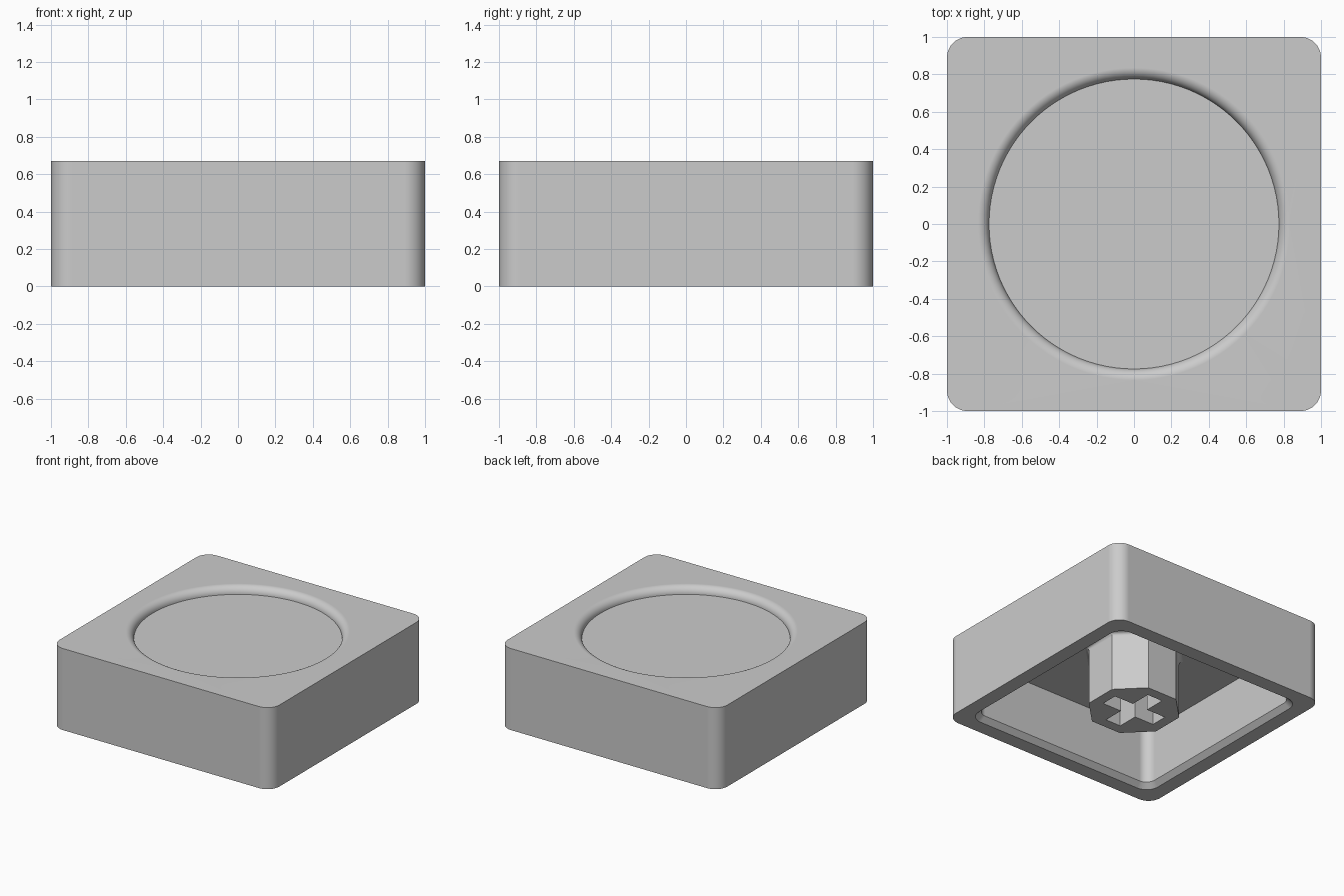
import bpy, bmesh
from math import cos, sin, pi, radians

cube = bpy.data.objects.get("Cube")
if cube:
    bpy.data.objects.remove(cube, do_unlink=True)

HEIGHT = 0.67
CEILING = 0.49

grey = bpy.data.materials.new("plain grey")
grey.use_nodes = True
COLOUR = (0.6, 0.6, 0.6, 1)
grey.diffuse_color = COLOUR
grey.node_tree.nodes["Principled BSDF"].inputs["Base Color"].default_value = COLOUR


def rounded_square(half, radius, seg=8):
    """Outline of a square with rounded corners."""
    points = []
    for corner in range(4):
        mid = pi / 4 + corner * pi / 2
        cx = (half - radius) * round(cos(mid) * 2 ** 0.5)
        cy = (half - radius) * round(sin(mid) * 2 ** 0.5)
        for i in range(seg + 1):
            a = corner * pi / 2 + i / seg * pi / 2
            points.append((cx + radius * cos(a), cy + radius * sin(a)))
    return points


def circle(radius, count, turn=0.0):
    return [(radius * cos(turn + 2 * pi * i / count),
             radius * sin(turn + 2 * pi * i / count)) for i in range(count)]


def cross(length, width):
    """Outline of a plus sign from its half length and half width."""
    arm = [(length, -width), (length, width), (width, width)]
    points = []
    for _ in range(4):
        points += arm
        arm = [(-y, x) for x, y in arm]
    return points


def ring(bm, outline, z):
    return [bm.verts.new((x, y, z)) for x, y in outline]


def loft(bm, rings):
    """Join successive rings with strips of faces."""
    for low, high in zip(rings, rings[1:]):
        for i in range(len(low)):
            j = (i + 1) % len(low)
            bm.faces.new((low[i], low[j], high[j], high[i]))


def fill_between(bm, outer, inner):
    """Flat face between an outline and a hole in it."""
    edges = []
    for loop in (outer, inner):
        for i, v in enumerate(loop):
            w = loop[(i + 1) % len(loop)]
            edges.append(bm.edges.get((v, w)) or bm.edges.new((v, w)))
    bmesh.ops.triangle_fill(bm, edges=edges, use_beauty=True)


def finish(bm, name):
    bmesh.ops.recalc_face_normals(bm, faces=bm.faces[:])
    mesh = bpy.data.meshes.new(name)
    bm.to_mesh(mesh)
    bm.free()
    mesh.materials.append(grey)
    obj = bpy.data.objects.new(name, mesh)
    bpy.context.collection.objects.link(obj)
    bpy.ops.object.select_all(action="DESELECT")
    obj.select_set(True)
    bpy.context.view_layer.objects.active = obj
    bpy.ops.object.shade_smooth_by_angle(angle=radians(30))
    normals = obj.modifiers.new("flat face normals", "WEIGHTED_NORMAL")
    normals.keep_sharp = True
    return obj


# Cap: outer wall, chamfered opening and hollow inside
bm = bmesh.new()
outer_top = ring(bm, rounded_square(1.0, 0.11), HEIGHT)
outer_bottom = ring(bm, rounded_square(1.0, 0.11), 0)
opening = ring(bm, rounded_square(0.88, 0.11), 0)
inner_low = ring(bm, rounded_square(0.84, 0.08), 0.04)
inner_top = ring(bm, rounded_square(0.84, 0.08), CEILING)
loft(bm, [outer_top, outer_bottom, opening, inner_low, inner_top])
bm.faces.new(inner_top)

# Round dish sunk in the top, with a rolled rim
RIM, ROLL, STEPS = 0.835, 0.06, 8
dish = []
for i in range(STEPS + 1):
    t = pi / 2 * (1 - i / STEPS)
    dish.append(ring(bm, circle(RIM - ROLL * cos(t), 96), HEIGHT - ROLL + ROLL * sin(t)))
loft(bm, dish)
bm.faces.new(dish[-1])
fill_between(bm, outer_top, dish[0])
finish(bm, "cap_shell")

# Stem: octagonal post flared at the ceiling, with a cross socket
bm = bmesh.new()
POST, FLARE = 0.357, 0.03
post = [ring(bm, circle(POST, 8, pi / 8), 0)]
for i in range(5):
    t = pi / 2 * i / 4
    post.append(ring(bm, circle(POST + FLARE * (1 - cos(t)), 8, pi / 8),
                     CEILING - FLARE + FLARE * sin(t)))
loft(bm, post)
socket = [ring(bm, cross(0.245, 0.07), z) for z in (0, 0.42)]
loft(bm, socket)
bm.faces.new(socket[-1])
fill_between(bm, post[0], socket[0])
bm.faces.new(post[-1])
finish(bm, "stem")
